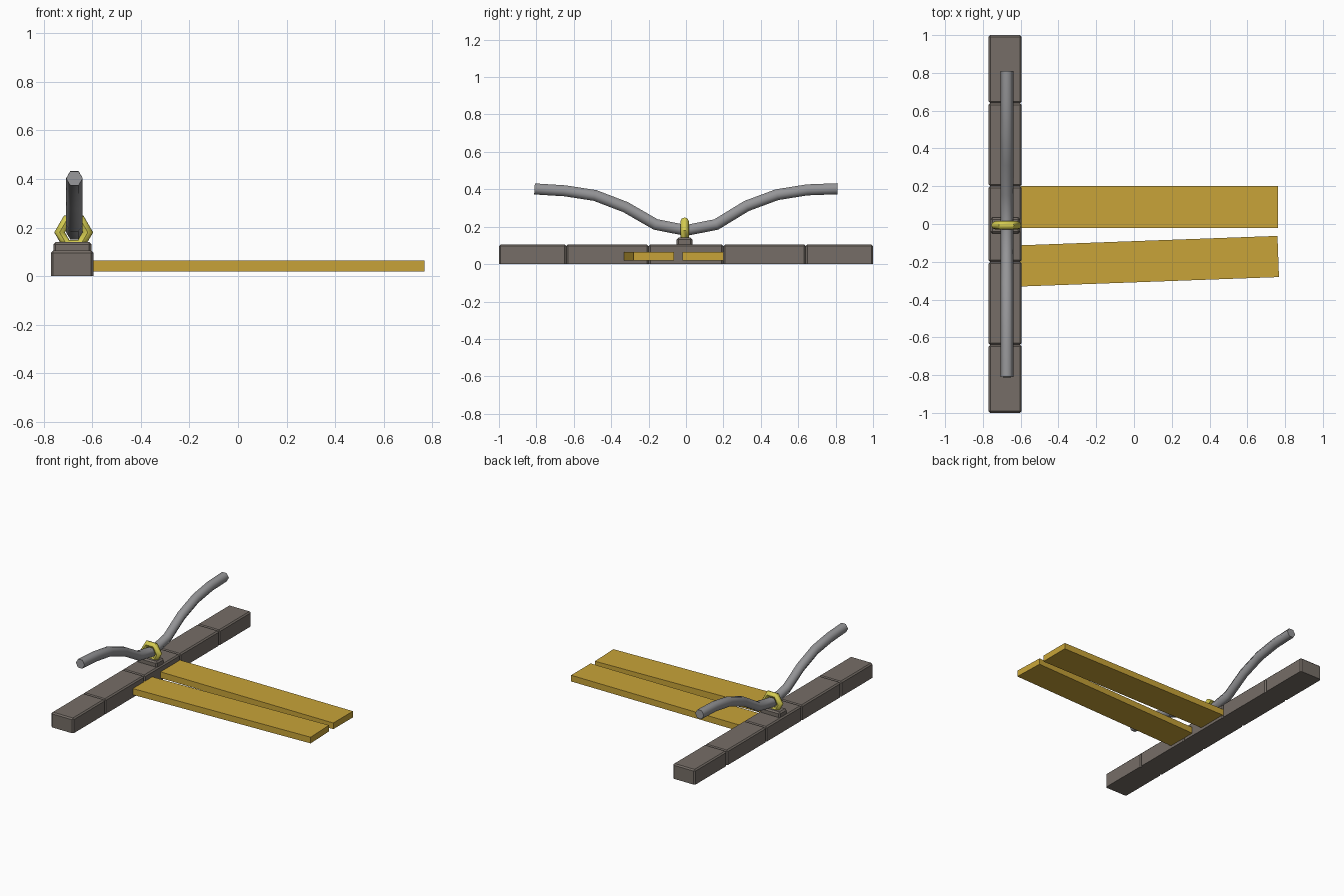
import bpy, bmesh, math
from mathutils import Vector, Matrix

if "Cube" in bpy.data.objects:
    bpy.data.objects.remove(bpy.data.objects["Cube"])


def material(name, rgb):
    m = bpy.data.materials.new(name)
    m.diffuse_color = (*rgb, 1)
    m.use_nodes = True
    m.node_tree.nodes["Principled BSDF"].inputs["Base Color"].default_value = m.diffuse_color
    return m


STONE = material("stone", (0.18, 0.155, 0.135))
METAL = material("steel", (0.30, 0.30, 0.31))
YELLOW = material("yellow_paint", (0.66, 0.60, 0.08))
WOOD = material("wood", (0.58, 0.37, 0.04))


def finish(name, bm, mat, smooth=None):
    bmesh.ops.recalc_face_normals(bm, faces=bm.faces)
    me = bpy.data.meshes.new(name)
    bm.to_mesh(me)
    bm.free()
    ob = bpy.data.objects.new(name, me)
    bpy.context.collection.objects.link(ob)
    me.materials.append(mat)
    if smooth:
        bpy.ops.object.select_all(action='DESELECT')
        ob.select_set(True)
        bpy.context.view_layer.objects.active = ob
        bpy.ops.object.shade_smooth_by_angle(angle=math.radians(smooth))
    return ob


def box(name, lo, hi, mat, chamfer=0):
    bm = bmesh.new()
    lo, hi = Vector(lo), Vector(hi)
    bmesh.ops.create_cube(bm, size=1, matrix=Matrix.Translation((lo + hi) / 2)
                          @ Matrix.Diagonal((*(hi - lo), 1)))
    if chamfer:  # every edge except the ones on the underside
        edges = [e for e in bm.edges if max(v.co.z for v in e.verts) > lo.z + 1e-4]
        bmesh.ops.bevel(bm, geom=edges, offset=chamfer, segments=1,
                        affect='EDGES', clamp_overlap=True)
    return finish(name, bm, mat)


def sweep(name, path, r, sides, mat, closed=False, smooth=None, squash=1.0):
    """Sweep a polygon section along (position, in-plane normal, cross axis) frames."""
    bm = bmesh.new()
    rings = []
    for p, n, c in path:
        rings.append([bm.verts.new(p + c * r * math.cos(a) + n * r * squash * math.sin(a))
                      for a in (2 * math.pi * k / sides for k in range(sides))])
    count = len(rings)
    for i in range(count if closed else count - 1):
        a, b = rings[i], rings[(i + 1) % count]
        for k in range(sides):
            j = (k + 1) % sides
            bm.faces.new((a[k], a[j], b[j], b[k]))
    if not closed:
        bm.faces.new(rings[0])
        bm.faces.new(rings[-1])
    return finish(name, bm, mat, smooth)


# Row of kerb stones
joints = [-1, -0.64, -0.2, 0.2, 0.64, 1]
for i, (a, b) in enumerate(zip(joints, joints[1:])):
    box(f"kerb_stone_{i + 1}", (-0.77, a, 0), (-0.595, b, 0.105), STONE, 0.009)

# Stepped mounting plate under the ring
box("mount_plate", (-0.76, -0.05, 0.10), (-0.603, 0.034, 0.141), STONE, 0.01)

# Hexagonal ring clasping the bar
X = Vector((1, 0, 0))
Y = Vector((0, 1, 0))
ring = []
for k in range(6):
    n = Vector((math.cos(k * math.pi / 3), 0, math.sin(k * math.pi / 3)))
    ring.append((Vector((-0.676, -0.007, 0.18)) + n * 0.058, n, Y))
sweep("ring", ring, 0.022, 8, YELLOW, closed=True, smooth=50)

# Bent six-sided bar
heights = [0.402, 0.392, 0.367, 0.305, 0.212, 0.18, 0.212, 0.311, 0.371, 0.397, 0.403]
pts = [Vector((-0.673, -0.81 + 0.162 * i, z)) for i, z in enumerate(heights)]
bar = []
for i, p in enumerate(pts):
    t = (pts[min(i + 1, 10)] - pts[max(i - 1, 0)]).normalized()
    bar.append((p, X.cross(t), X))
sweep("bent_bar", bar, 0.034, 6, METAL, smooth=65)

# Two planks, the second one slightly askew
box("plank_straight", (-0.6, -0.02, 0.02), (0.763, 0.20, 0.064), WOOD)
skew = box("plank_skewed", (-0.685, -0.109, 0.02), (0.685, 0.109, 0.064), WOOD)
skew.location = (0.079, -0.197, 0)
skew.rotation_euler.z = 0.0365
